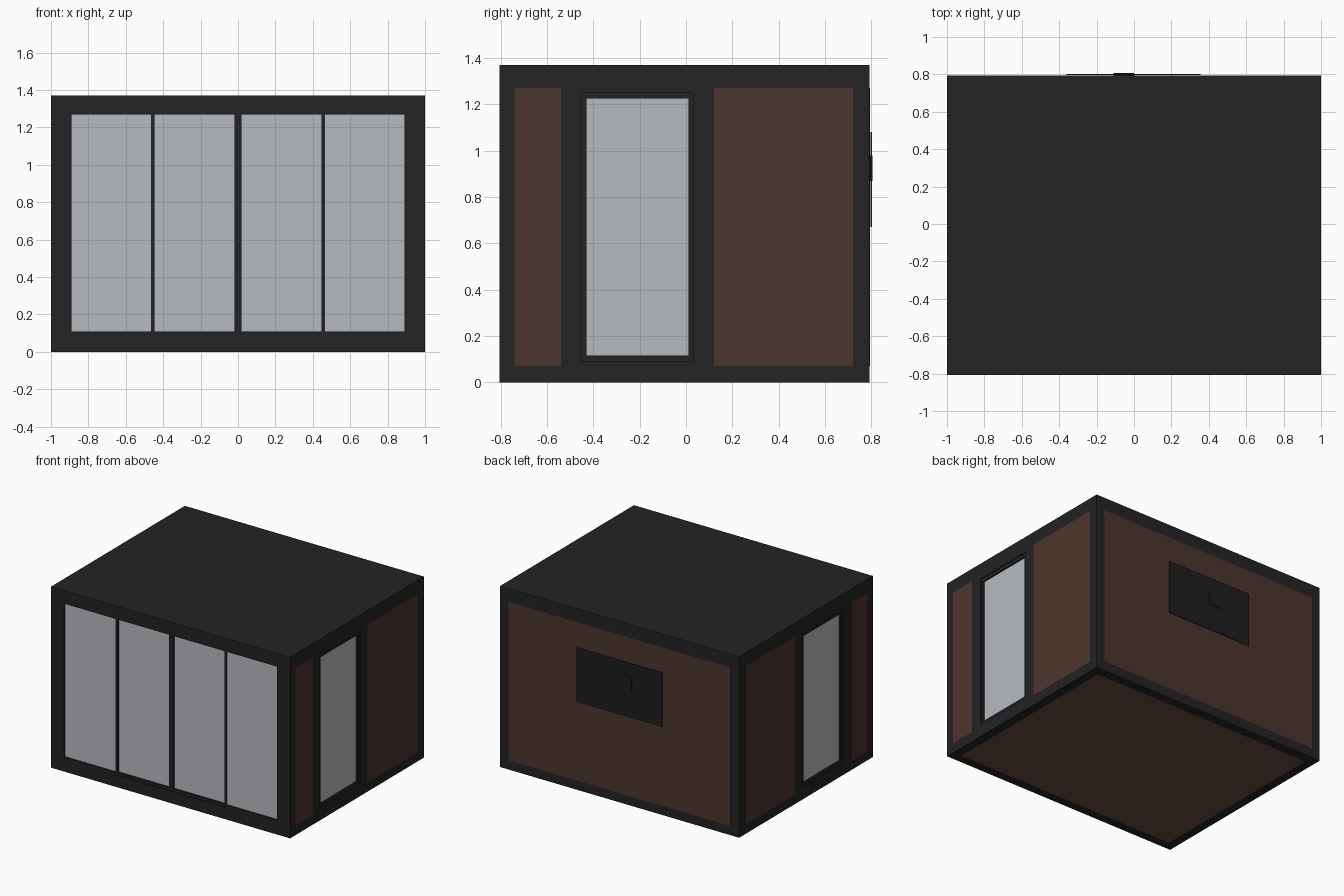
import bpy
import bmesh
from mathutils import Vector

cube = bpy.data.objects.get("Cube")
if cube:
    bpy.data.objects.remove(cube, do_unlink=True)


def material(name, r, g, b):
    m = bpy.data.materials.new(name)
    m.use_nodes = True
    m.diffuse_color = (r, g, b, 1)
    bsdf = m.node_tree.nodes["Principled BSDF"]
    bsdf.inputs["Base Color"].default_value = (r, g, b, 1)
    bsdf.inputs["Roughness"].default_value = 0.7
    return m


FRAME = material("charcoal frame", 0.0168, 0.0168, 0.0168)
SCREEN = material("black plate", 0.0123, 0.0123, 0.0123)
WOOD = material("brown cladding", 0.0704, 0.0356, 0.0262)
FLOOR = material("brown floor", 0.141, 0.072, 0.048)
GLASS = material("pale grey glass", 0.468, 0.491, 0.521)

FRONT, BACK, HALF, HIGH = -0.806, 0.793, 1.0, 1.37
EAVE, WALL = 1.27, 0.07


def boxes(name, mat, *spans):
    """One object made of boxes, each given as (x0, x1, y0, y1, z0, z1)."""
    bm = bmesh.new()
    for x0, x1, y0, y1, z0, z1 in spans:
        lo = Vector((min(x0, x1), min(y0, y1), z0))
        hi = Vector((max(x0, x1), max(y0, y1), z1))
        size = hi - lo
        if min(size) < 1e-5:
            continue
        made = bmesh.ops.create_cube(bm, size=1)["verts"]
        bmesh.ops.scale(bm, vec=size, verts=made)
        bmesh.ops.translate(bm, vec=(lo + hi) / 2, verts=made)
    mesh = bpy.data.meshes.new(name)
    bm.to_mesh(mesh)
    bm.free()
    mesh.materials.append(mat)
    obj = bpy.data.objects.new(name, mesh)
    bpy.context.collection.objects.link(obj)
    return obj


def ring(outer, inner):
    """Four rectangles (u0, u1, v0, v1) filling outer around inner."""
    a0, a1, b0, b1 = outer
    c0, c1, d0, d1 = inner
    return [(a0, c0, b0, b1), (c1, a1, b0, b1), (c0, c1, b0, d0), (c0, c1, d1, b1)]


def on_front(rects, near, far):
    """Rectangles in x and z, set back from the front face."""
    return [(u0, u1, FRONT + near, FRONT + far, v0, v1) for u0, u1, v0, v1 in rects]


def on_side(rects, near, far, s):
    """Rectangles in y and z, set in from the side face."""
    return [(s * (HALF - near), s * (HALF - far), u0, u1, v0, v1) for u0, u1, v0, v1 in rects]


# Roof, floor and back wall
boxes("roof", FRAME, (-HALF, HALF, FRONT, BACK, EAVE, HIGH))
boxes("floor", FLOOR, (-HALF + WALL, HALF - WALL, FRONT + WALL, BACK - WALL, 0, WALL))
boxes("back_wall", FRAME, (-HALF, HALF, BACK - WALL, BACK, 0, EAVE))
boxes("back_cladding", WOOD, (-0.93, 0.93, BACK - 0.005, BACK + 0.001, 0.07, EAVE))

# Front wall with its wide opening
opening = (-0.89, 0.89, 0.09, EAVE)
boxes("front_wall", FRAME, *on_front(ring((-HALF, HALF, 0, EAVE), opening), 0, WALL))

for s, label in ((1, "left"), (-1, "right")):
    # Fixed front window and sliding front door
    u0, u1 = sorted((s * 0.465, s * 0.89))
    boxes(label + "_window_sill", FRAME, *on_front([(u0, u1, 0.09, 0.11)], 0, WALL))
    boxes(label + "_window_glass", GLASS, *on_front([(u0, u1, 0.11, EAVE)], 0.01, 0.02))
    u0, u1 = sorted((0, s * 0.465))
    pane = (u0 + 0.018, u1 - 0.018, 0.11, EAVE)
    boxes(label + "_sliding_door_frame", FRAME,
          *on_front(ring((u0, u1, 0.09, EAVE), pane), 0.006, 0.04))
    boxes(label + "_sliding_door_glass", GLASS, *on_front([pane], 0.02, 0.03))

    # Side wall, cladding and side door
    door, pane = (-0.45, 0.03, 0.09, 1.25), (-0.43, 0.01, 0.115, 1.225)
    whole = (FRONT + WALL, BACK - WALL, 0, EAVE)
    boxes(label + "_side_wall", FRAME, *on_side(ring(whole, door), 0, WALL, s))
    boxes(label + "_side_cladding", WOOD,
          *on_side([(-0.74, -0.54, 0.07, EAVE), (0.12, 0.72, 0.07, EAVE)], -0.001, 0.005, s))
    boxes(label + "_side_door_frame", FRAME, *on_side(ring(door, pane), 0.008, 0.05, s))
    boxes(label + "_side_door_glass", GLASS, *on_side([pane], 0.02, 0.03, s))

# Wall plate with its small mount on the back
boxes("back_plate", SCREEN, (-0.36, 0.355, 0.797, 0.802, 0.67, 1.08))
boxes("back_plate_mount", SCREEN, (-0.11, 0, 0.794, 0.806, 0.87, 0.98))
